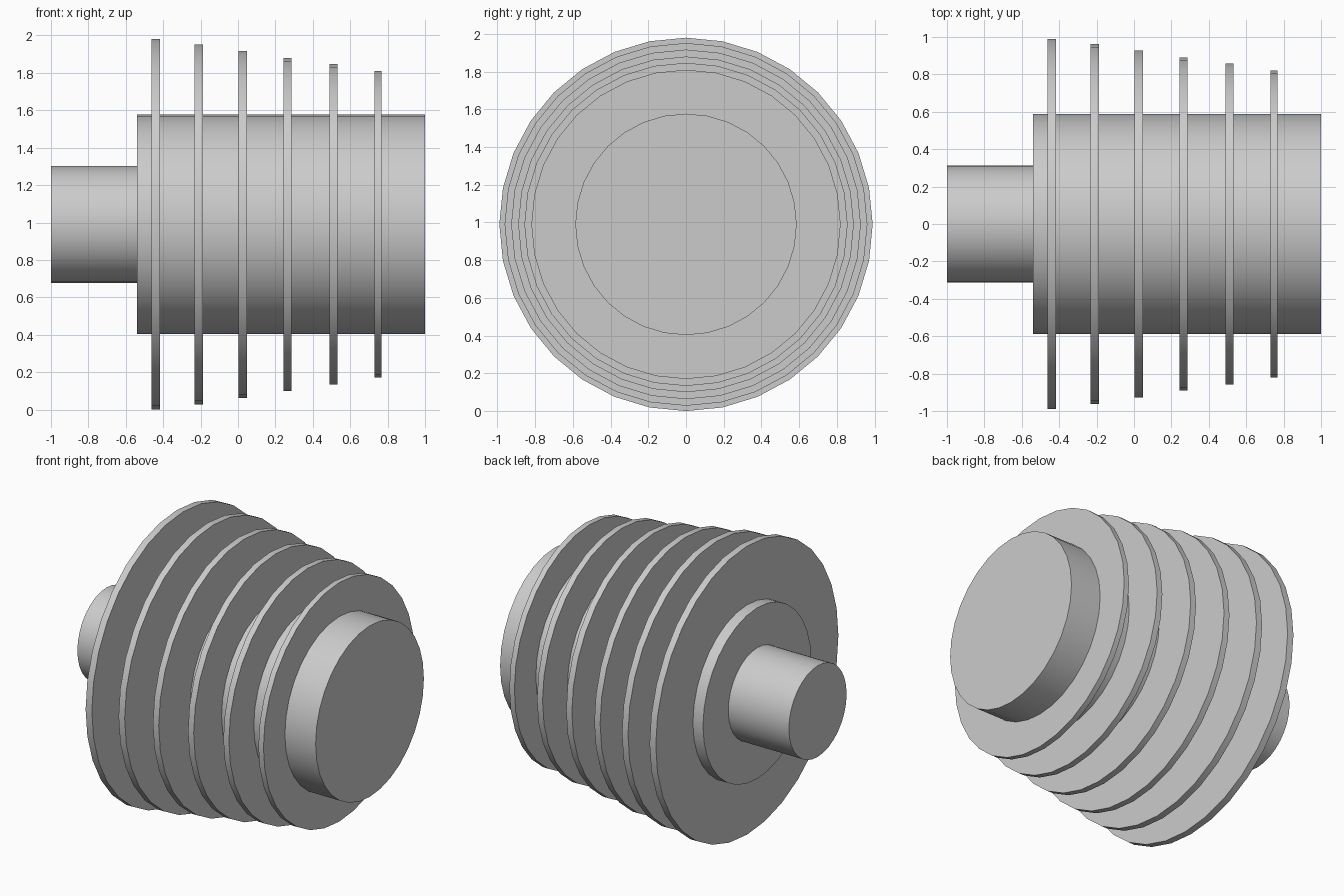
import bpy
import math

cube = bpy.data.objects.get("Cube")
if cube:
    bpy.data.objects.remove(cube, do_unlink=True)

AXIS_Z = 0.99
SIDES = 32

# Single grey finish
grey = bpy.data.materials.new("light_grey")
grey.use_nodes = True
colour = (0.6, 0.6, 0.6, 1)
grey.diffuse_color = colour
grey.node_tree.nodes["Principled BSDF"].inputs["Base Color"].default_value = colour


def disc(name, x0, x1, radius):
    """Solid cylinder lying along x, from x0 to x1."""
    bpy.ops.mesh.primitive_cylinder_add(
        vertices=SIDES, radius=radius, depth=x1 - x0,
        location=((x0 + x1) / 2, 0, AXIS_Z), rotation=(0, math.pi / 2, 0))
    obj = bpy.context.object
    obj.name = name
    obj.data.materials.append(grey)
    bpy.ops.object.shade_smooth_by_angle()
    return obj


# Stub shaft and main barrel
disc("stub_shaft", -1, -0.54, 0.313)
disc("main_barrel", -0.54, 1, 0.587)

# Cooling fins, shrinking toward the +x end: centre, thickness, radius
fins = [(-0.44, 0.047, 0.99), (-0.21, 0.046, 0.962), (0.025, 0.044, 0.927),
        (0.265, 0.043, 0.89), (0.51, 0.042, 0.857), (0.748, 0.038, 0.82)]
for i, (x, thick, radius) in enumerate(fins, 1):
    disc(f"fin_{i}", x - thick / 2, x + thick / 2, radius)
